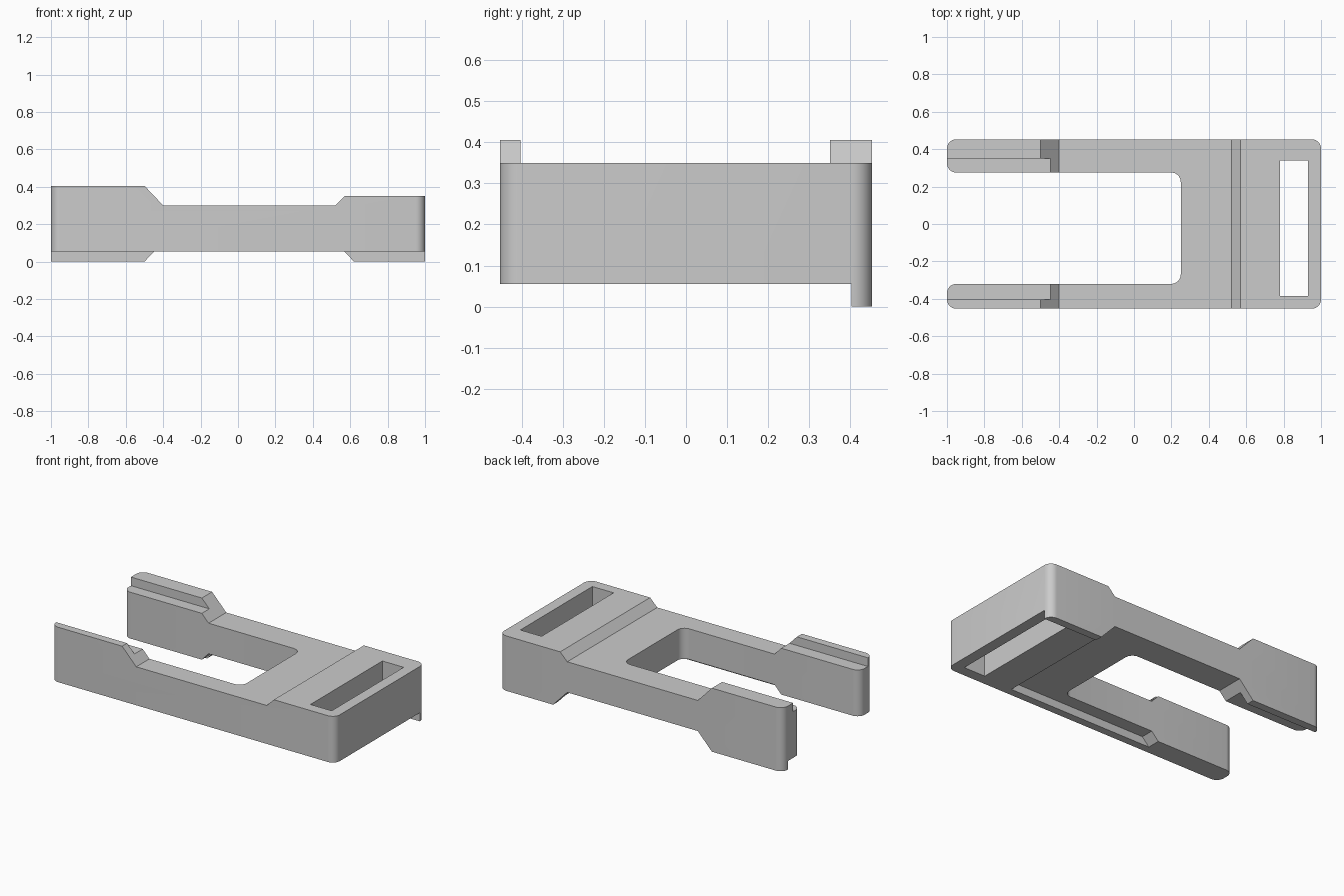
import bpy, bmesh, math
from mathutils import Vector

cube = bpy.data.objects.get("Cube")
if cube:
    bpy.data.objects.remove(cube, do_unlink=True)

grey = bpy.data.materials.new("plain grey")
grey.use_nodes = True
grey.diffuse_color = (0.6, 0.6, 0.6, 1)
bsdf = next(n for n in grey.node_tree.nodes if n.type == 'BSDF_PRINCIPLED')
bsdf.inputs["Base Color"].default_value = grey.diffuse_color


def fillet(points, radius, steps=8):
    """Round every right-angled corner of a closed 2D outline."""
    out = []
    for i, p in enumerate(points):
        p = Vector(p)
        a = (Vector(points[i - 1]) - p).normalized() * radius
        b = (Vector(points[(i + 1) % len(points)]) - p).normalized() * radius
        for k in range(steps + 1):
            t = math.pi / 2 * k / steps
            out.append(p + a * (1 - math.sin(t)) + b * (1 - math.cos(t)))
    return out


def prism(name, points, offset):
    """Extrude a closed ring of 3D points by the offset vector."""
    bm = bmesh.new()
    face = bm.faces.new([bm.verts.new(p) for p in points])
    ext = bmesh.ops.extrude_face_region(bm, geom=[face])
    verts = [v for v in ext["geom"] if isinstance(v, bmesh.types.BMVert)]
    bmesh.ops.translate(bm, verts=verts, vec=offset)
    bmesh.ops.recalc_face_normals(bm, faces=bm.faces)
    mesh = bpy.data.meshes.new(name)
    bm.to_mesh(mesh)
    bm.free()
    mesh.materials.append(grey)
    obj = bpy.data.objects.new(name, mesh)
    bpy.context.collection.objects.link(obj)
    return obj


# Forked plan outline with rounded corners
SIDE, LIP, TOP = 0.453, 0.403, 0.405
outline = [(1, -SIDE), (1, SIDE), (-1, SIDE), (-1, 0.275),
           (0.25, 0.275), (0.25, -0.32), (-1, -0.32), (-1, -SIDE)]
body = prism("forked_bracket", [(p.x, p.y, 0) for p in fillet(outline, 0.05)], (0, 0, TOP))

# Side profiles cut across the body: name, (x, z) outline, y start, y end
cuts = [
    ("waist_top_cutter", [(-0.59, 0.5), (-0.4, 0.3), (0.52, 0.3), (0.57, 0.35),
                          (1.1, 0.35), (1.1, 0.5)], -1, 1),
    ("arm_ledge_cutter", [(-1.1, 0.35), (-0.3, 0.35), (-0.3, 0.6), (-1.1, 0.6)], -LIP, 0.35),
    ("underside_cutter", [(-1.2, -0.2), (1.2, -0.2), (1.2, 0.055), (-1.2, 0.055)], -1.1, LIP),
    ("waist_bottom_cutter", [(-0.595, -0.1), (0.715, -0.1), (0.52, 0.105),
                             (-0.4, 0.105)], -LIP, 1.2),
    ("strap_slot_cutter", [(0.78, -0.3), (0.93, -0.3), (0.93, 0.7), (0.78, 0.7)], -0.385, 0.34),
]
for name, profile, y0, y1 in cuts:
    cutter = prism(name, [(x, y0, z) for x, z in profile], (0, y1 - y0, 0))
    cutter.hide_render = True
    mod = body.modifiers.new(name, 'BOOLEAN')
    mod.object = cutter
    mod.operation = 'DIFFERENCE'
    mod.solver = 'EXACT'
    bpy.context.view_layer.objects.active = body
    bpy.ops.object.modifier_apply(modifier=name)
    bpy.data.objects.remove(cutter, do_unlink=True)

# Smooth rounded corners, keep the other edges sharp
bpy.ops.object.select_all(action='DESELECT')
body.select_set(True)
bpy.context.view_layer.objects.active = body
bpy.ops.object.shade_smooth_by_angle(angle=math.radians(30))
